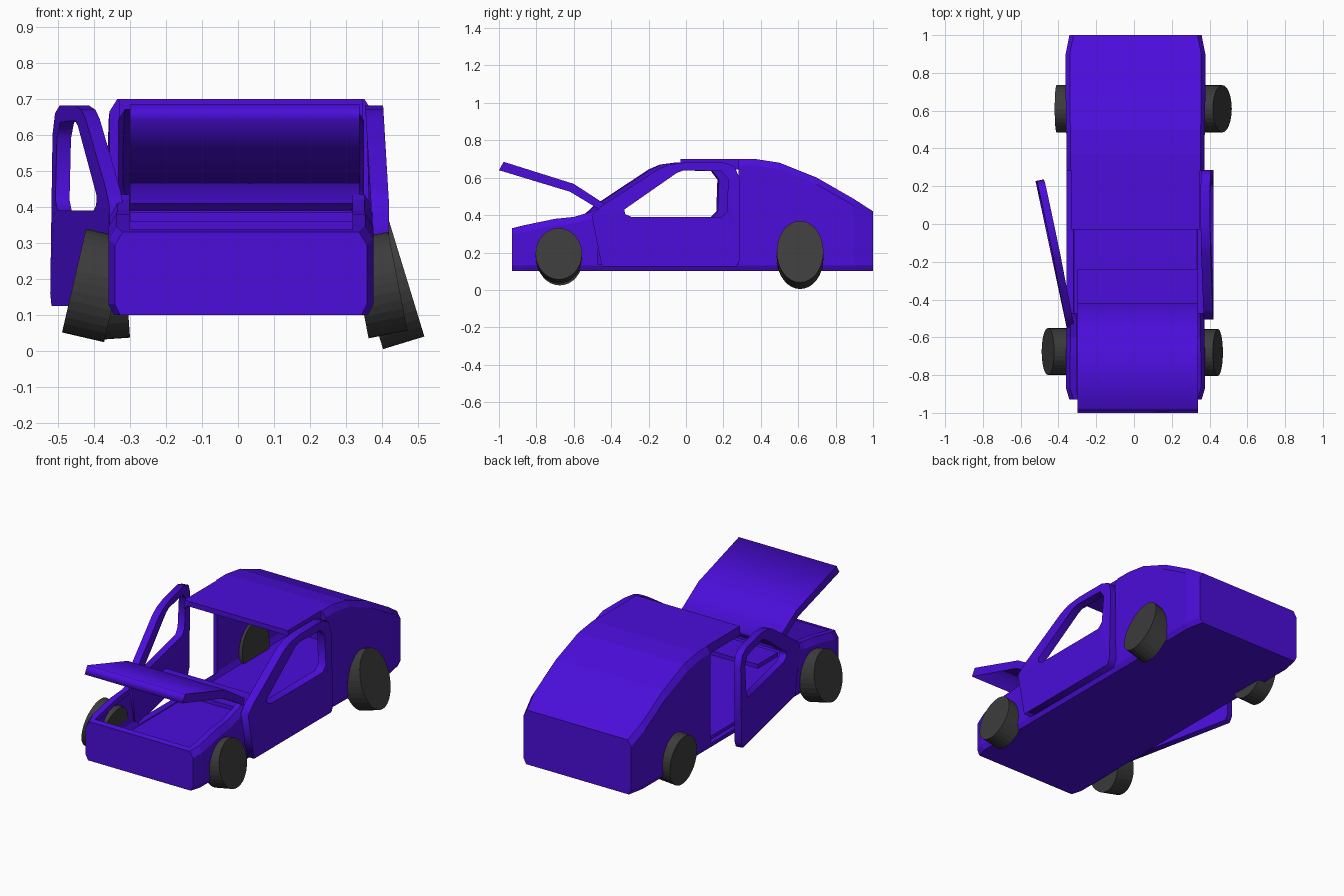
import bpy, bmesh
from math import radians
from mathutils import Matrix

if "Cube" in bpy.data.objects:
    bpy.data.objects.remove(bpy.data.objects["Cube"])

CX = 0.008  # body centre line


def material(name, rgb):
    m = bpy.data.materials.new(name)
    m.diffuse_color = (*rgb, 1)
    m.use_nodes = True
    m.node_tree.nodes["Principled BSDF"].inputs["Base Color"].default_value = m.diffuse_color
    return m


PURPLE = material("purple_paint", (0.07, 0.004, 0.7))
RUBBER = material("dark_rubber", (0.045, 0.045, 0.045))


def finish(bm, name, mat):
    bmesh.ops.recalc_face_normals(bm, faces=bm.faces)
    me = bpy.data.meshes.new(name)
    bm.to_mesh(me)
    bm.free()
    me.materials.append(mat)
    ob = bpy.data.objects.new(name, me)
    bpy.context.collection.objects.link(ob)
    return ob


def box(name, x, y, z):
    bm = bmesh.new()
    bmesh.ops.create_cube(bm, size=1)
    for v in bm.verts:
        for i, (a, b) in enumerate((x, y, z)):
            v.co[i] = a if v.co[i] < 0 else b
    return finish(bm, name, PURPLE)


def loft(name, stations):
    """Closed hull from (y, bottom, top, half width, top chamfer) stations."""
    bm = bmesh.new()
    rings = []
    for y, b, t, w, c in stations:
        half = [(w - 0.015, b), (w, b + 0.03), (w, t - 1.6 * c), (w - c, t)]
        pts = half + [(-x, z) for x, z in reversed(half)]
        rings.append([bm.verts.new((CX + x, y, z)) for x, z in pts])
    n = len(rings[0])
    for r, s in zip(rings, rings[1:]):
        for i in range(n):
            j = (i + 1) % n
            bm.faces.new((r[i], r[j], s[j], s[i]))
    bm.faces.new(rings[0])
    bm.faces.new(rings[-1])
    bmesh.ops.triangulate(bm, faces=bm.faces)
    return finish(bm, name, PURPLE)


def cut(ob, cutter):
    mod = ob.modifiers.new("cut", 'BOOLEAN')
    mod.operation = 'DIFFERENCE'
    mod.solver = 'EXACT'
    mod.object = cutter
    bpy.context.view_layer.objects.active = ob
    bpy.ops.object.modifier_apply(modifier=mod.name)
    bpy.data.objects.remove(cutter)


# Body shell: outer hull minus a slightly smaller inner hull
top = [(-0.93, 0.33, 0.35), (-0.87, 0.345, 0.368), (-0.7, 0.38, 0.368), (-0.6, 0.39, 0.365),
       (-0.5, 0.42, 0.365), (-0.42, 0.46, 0.365), (-0.12, 0.66, 0.365), (-0.03, 0.7, 0.365),
       (0.37, 0.7, 0.365), (0.5, 0.68, 0.367), (0.7, 0.6, 0.37), (0.9, 0.485, 0.37), (1.0, 0.42, 0.35)]
body = loft("body_shell", [(y, 0.1, t, w, 0.022) for y, t, w in top])
ends = {-0.93: -0.9, 1.0: 0.972}
cut(body, loft("inner_hull", [(ends.get(y, y), 0.13, t - 0.03, w - 0.025, 0.018) for y, t, w in top]))

# Openings: engine bay, windscreen zone, door apertures
cut(body, box("bay_cut", (CX - 0.31, CX + 0.31), (-0.9, -0.4), (0.2, 0.9)))
cut(body, box("screen_cut", (-0.6, 0.6), (-0.47, -0.03), (0.135, 0.9)))
for side in (-1, 1):
    xs = sorted((CX + side * 0.338, CX + side * 0.6))
    cut(body, box("door_cut", xs, (-0.06, 0.28), (0.135, 0.9)))

# Cowl panel between bay and cabin
box("cowl_panel", (-0.3, 0.335), (-0.43, -0.24), (0.36, 0.385))


def plate(name, loops, x0, x1, mat=PURPLE):
    """Side profile in (y, z), with optional holes, extruded along x."""
    cu = bpy.data.curves.new(name, 'CURVE')
    cu.dimensions = '2D'
    cu.fill_mode = 'BOTH'
    cu.extrude = (x1 - x0) / 2
    for pts in loops:
        sp = cu.splines.new('POLY')
        sp.points.add(len(pts) - 1)
        for p, (y, z) in zip(sp.points, pts):
            p.co = (y, z, 0, 1)
        sp.use_cyclic_u = True
    tmp = bpy.data.objects.new(name, cu)
    bpy.context.collection.objects.link(tmp)
    bpy.context.view_layer.update()
    bm = bmesh.new()
    me = tmp.to_mesh()
    bm.from_mesh(me)
    tmp.to_mesh_clear()
    bpy.data.objects.remove(tmp)
    bmesh.ops.remove_doubles(bm, verts=bm.verts, dist=1e-5)
    for v in bm.verts:
        y, z, x = v.co
        v.co = (x + (x0 + x1) / 2, y, z)
    return finish(bm, name, mat)


# Raised bonnet
plate("bonnet", [[(-1.0, 0.64), (-0.975, 0.685), (-0.6, 0.567), (-0.42, 0.45),
                  (-0.43, 0.41), (-0.62, 0.525)]], -0.3, 0.338)

# Doors: one profile with a window hole, top leaning inwards
outline = [(-0.45, 0.125), (-0.475, 0.25), (-0.505, 0.4), (-0.45, 0.45), (-0.15, 0.645), (-0.09, 0.67),
           (0.0, 0.682), (0.2, 0.682), (0.26, 0.66), (0.285, 0.6), (0.287, 0.16), (0.27, 0.125)]
window = [(-0.33, 0.43), (-0.325, 0.405), (-0.29, 0.39), (0.19, 0.39), (0.22, 0.42),
          (0.225, 0.59), (0.19, 0.635), (-0.01, 0.64), (-0.05, 0.625)]


def lean(ob, amount):
    for v in ob.data.vertices:
        v.co.x += amount * max(0, v.co.z - 0.4)


door_r = plate("right_door", [outline, window], 0.37, 0.42)
lean(door_r, -0.06)
door_l = plate("left_door", [outline, window], -0.365, -0.325)
lean(door_l, 0.03)
hinge = Matrix.Translation((-0.325, -0.47, 0))
door_l.data.transform(Matrix.Translation((0, -0.035, 0)) @ hinge
                      @ Matrix.Rotation(radians(12), 4, 'Z') @ hinge.inverted())

# Wheels: uneven sizes and camber (centre, half length, half height, width, camber)
wheels = {
    "front_right_wheel": ((0.39, -0.68, 0.183), 0.124, 0.14, 0.11, -11),
    "rear_right_wheel": ((0.41, 0.61, 0.187), 0.125, 0.172, 0.12, -17),
    "front_left_wheel": ((-0.397, -0.675, 0.182), 0.124, 0.148, 0.12, 13),
    "rear_left_wheel": ((-0.36, 0.61, 0.178), 0.126, 0.145, 0.10, -4),
}
for name, (c, ry, rz, width, camber) in wheels.items():
    bm = bmesh.new()
    m = (Matrix.Translation(c) @ Matrix.Rotation(radians(camber), 4, 'Y')
         @ Matrix.Diagonal((1, ry, rz, 1)) @ Matrix.Rotation(radians(90), 4, 'Y'))
    bmesh.ops.create_cone(bm, cap_ends=True, segments=32, radius1=1, radius2=1, depth=width, matrix=m)
    finish(bm, name, RUBBER)
